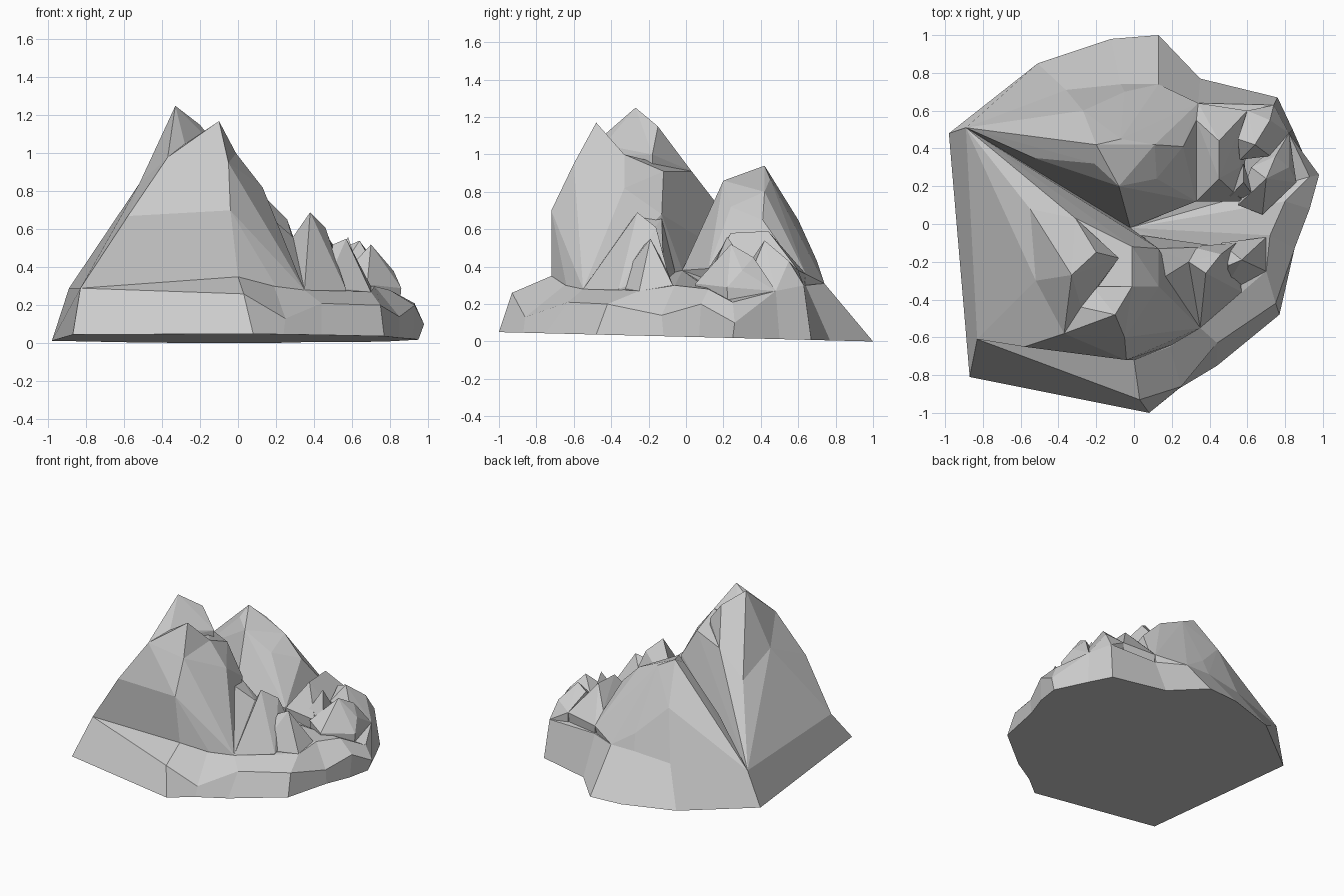
import bpy
import bmesh
from mathutils import Vector

default_cube = bpy.data.objects.get("Cube")
if default_cube:
    bpy.data.objects.remove(default_cube, do_unlink=True)

# One plain stone colour
stone = bpy.data.materials.new("stone_grey")
stone.use_nodes = True
stone_colour = (0.6, 0.6, 0.6, 1.0)
stone.diffuse_color = stone_colour
for node in stone.node_tree.nodes:
    if node.type == "BSDF_PRINCIPLED":
        node.inputs["Base Color"].default_value = stone_colour
        node.inputs["Roughness"].default_value = 0.9


def finish(bm, name):
    """Turn a bmesh into a flat-shaded stone object."""
    bmesh.ops.recalc_face_normals(bm, faces=bm.faces[:])
    mesh = bpy.data.meshes.new(name)
    bm.to_mesh(mesh)
    bm.free()
    mesh.materials.append(stone)
    rock = bpy.data.objects.new(name, mesh)
    bpy.context.collection.objects.link(rock)
    return rock


def crag(name, corners):
    """Chiselled convex rock through its corner points, rooted in the plinth."""
    bm = bmesh.new()
    points = [Vector(corner) for corner in corners]
    middle = sum(points, Vector()) / len(points)
    roots = [middle.lerp(point, 0.9) for point in points]
    for root in roots:
        root.z = 0.15
    for point in points + roots:
        bm.verts.new(point)
    result = bmesh.ops.convex_hull(bm, input=bm.verts[:])
    spare = set(result["geom_interior"]) | set(result["geom_unused"])
    spare = [item for item in spare if isinstance(item, bmesh.types.BMVert)]
    bmesh.ops.delete(bm, geom=spare, context="VERTS")
    return finish(bm, name)


def ground_height(y):
    """The underside is a gently tilted plane."""
    return 0.025 * (1 - y)


# Plinth: sloping foot wall, ledge and the valley floor
foot_outline = [
    (-.98, .48), (-.87, -.81), (.08, -1), (.24, -.87), (.44, -.75),
    (.77, -.48), (.85, -.12), (.92, .07), (.95, .25), (.84, .5),
    (.76, .67), (.35, .77), (.13, 1), (-.12, .98), (-.51, .85)]
wall_top = [
    (-.89, .51, .29), (-.83, -.61, .29), (.03, -.93, .26), (.25, -.86, .13),
    (.44, -.63, .21), (.75, -.42, .2), (.85, -.13, .14), (.93, .08, .2),
    (.98, .26, .1), (.82, .48, .27), (.74, .63, .3), (.34, .64, .3),
    (.13, .74, .31), (-.07, .74, .31), (-.36, .71, .28)]
ledge = [
    (0, -.72, .35), (.19, -.65, .3), (.35, -.55, .28), (.7, -.25, .27),
    (.72, -.06, .3), (.8, .12, .28), (.93, .25, .21)]
valley_head = (-.02, -.02, .38)


def build_plinth():
    bm = bmesh.new()
    foot_ring = [(x, y, ground_height(y)) for x, y in foot_outline]
    shelf_ring = wall_top[:2] + ledge + wall_top[2 + len(ledge):]
    rings = [[bm.verts.new(point) for point in ring]
             for ring in (foot_ring, wall_top, shelf_ring)]
    crown = bm.verts.new(valley_head)
    count = len(foot_ring)
    bm.faces.new(rings[0])
    for i in range(count):
        j = (i + 1) % count
        for low, high in zip(rings, rings[1:]):
            bm.faces.new((low[i], low[j], high[j], high[i]))
        bm.faces.new((rings[-1][i], rings[-1][j], crown))
    bmesh.ops.remove_doubles(bm, verts=bm.verts[:], dist=0.0005)
    return finish(bm, "plinth")


build_plinth()

# Shared corners where neighbouring rocks meet
west_foot = wall_top[0]
front_foot = wall_top[1]
prow_foot = ledge[0]
gully_foot = ledge[2]
front_shoulder = (-.37, -.58, .98)
west_shoulder = (-.52, -.3, .84)
back_shoulder = (-.31, .03, .91)
west_knee = (-.55, .08, .74)
notch = (-.01, -.33, 1)
rear_corner = (.33, .55, .45)
rear_gully = (.33, .12, .39)
spire_saddle = (.29, -.2, .56)

# Main mountain body
crag("main_mountain", [
    west_foot, front_foot, prow_foot, front_shoulder, west_shoulder,
    back_shoulder, west_knee, notch, valley_head,
    (-.58, -.65, .67), (-.04, -.72, .7), (-.05, -.6, .95),
    (-.5, .2, .54), (-.01, -.12, .91),
    (.13, -.13, .68), (.13, -.33, .82), (.2, -.64, .3), gully_foot])

# Twin summits with the notch between them
crag("front_summit", [
    (-.1, -.48, 1.17), front_shoulder, notch,
    (-.05, -.6, .95), (-.28, -.44, 1.05), (-.22, -.33, 1)])
crag("high_summit", [
    (-.33, -.27, 1.25), (-.2, -.15, 1.15), west_shoulder, back_shoulder,
    west_knee, front_shoulder,
    (-.08, -.18, 1), (-.22, -.33, 1.03), (-.28, -.44, 1.05)])

# Low ridge joining the main mountain to its spires
crag("spire_ridge", [
    (.12, -.13, .66), (.13, -.3, .7), spire_saddle, gully_foot,
    (.04, -.06, .38), (.46, -.12, .38)])

# Second mountain across the valley
crag("rear_mountain", [
    west_foot, valley_head, rear_corner, rear_gully,
    (-.53, .35, .57), (-.2, .42, .94), (-.21, .32, .88), (-.08, .2, .86),
    (-.07, .45, .87), (.11, .42, .8), (.26, .41, .65), (.27, .18, .5),
    (.12, .24, .72), (-.27, .6, .65), (-.05, .7, .43),
    (.34, .64, .36)] + wall_top[-3:])

# Spires beside the main mountain
crag("tall_spire", [
    (.38, -.26, .69), (.46, -.16, .61), spire_saddle, gully_foot,
    (.3, -.12, .46), (.54, -.1, .38), (.57, -.36, .28)])
crag("small_spire", [
    (.57, -.19, .55), (.5, -.22, .52), (.46, -.38, .3), ledge[3],
    (.7, -.07, .3), (.46, -.1, .38)])

# Broken crags on the east shoulder, around a hollow
crag("east_crag", [
    rear_corner, rear_gully, (.45, .44, .59), (.45, .24, .58),
    (.34, .64, .36), (.58, .12, .36), (.6, .6, .38), (.56, .3, .42)])
crag("outer_crag", [
    (.7, .24, .52), (.75, .36, .45), (.82, .3, .38), (.68, .05, .31),
    (.55, .1, .36), (.62, .3, .42), (.86, .22, .29), (.82, .48, .27)])
crag("back_crag", [
    (.64, .42, .54), (.55, .45, .5), (.72, .55, .43), wall_top[10],
    (.82, .48, .27), (.6, .6, .38), (.56, .34, .42), (.72, .36, .4)])
crag("hollow_spike", [
    (.58, .22, .56), (.5, .14, .4), (.64, .14, .38), (.58, .32, .42)])
